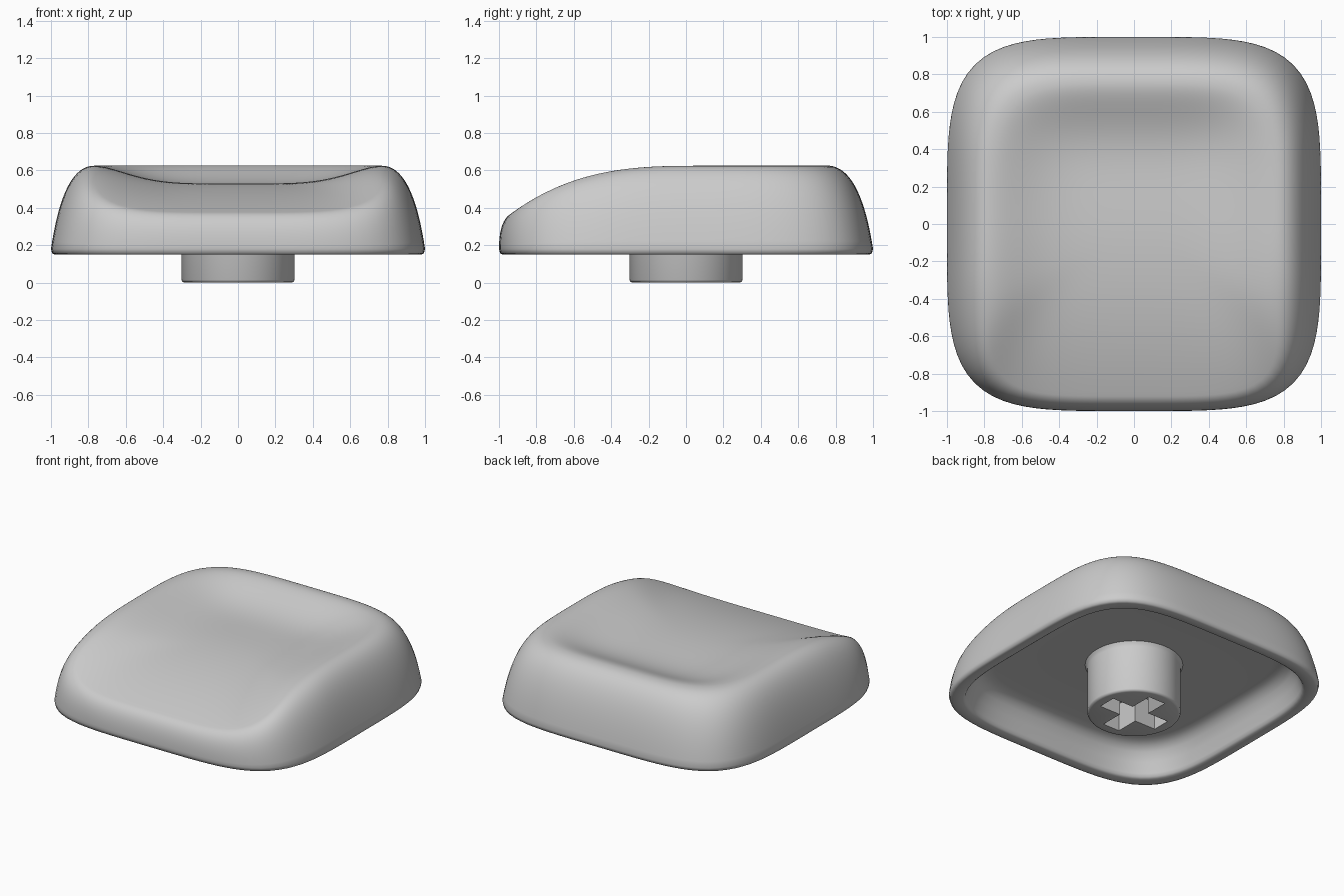
import bpy, bmesh
from math import sin, cos, pi, radians

cube = bpy.data.objects.get("Cube")
if cube:
    bpy.data.objects.remove(cube, do_unlink=True)

SEGMENTS = 128
SQUARENESS = 4.3

grey = bpy.data.materials.new("matte grey plastic")
grey.use_nodes = True
colour = (0.6, 0.6, 0.6, 1)
grey.diffuse_color = colour
grey.node_tree.nodes["Principled BSDF"].inputs["Base Color"].default_value = colour


def smoothstep(t):
    t = max(0.0, min(1.0, t))
    return t * t * (3 - 2 * t)


def outline(i):
    """Point on the rounded-square plan outline."""
    a = 2 * pi * i / SEGMENTS
    c, s = cos(a), sin(a)
    k = (abs(c) ** SQUARENESS + abs(s) ** SQUARENESS) ** (-1 / SQUARENESS)
    return c * k, s * k


def loft(name, rings, start_cap, end_cap):
    """Skin closed rings of points; a cap is a point to fan to."""
    bm = bmesh.new()
    loops = [[bm.verts.new(p) for p in ring] for ring in rings]
    n = len(loops[0])
    for a, b in zip(loops, loops[1:]):
        for i in range(n):
            j = (i + 1) % n
            bm.faces.new((a[i], a[j], b[j], b[i]))
    for loop, cap in ((loops[0], start_cap), (loops[-1], end_cap)):
        centre = bm.verts.new(cap)
        for i in range(n):
            bm.faces.new((loop[i], loop[(i + 1) % n], centre))
    bmesh.ops.recalc_face_normals(bm, faces=bm.faces)
    mesh = bpy.data.meshes.new(name)
    bm.to_mesh(mesh)
    bm.free()
    obj = bpy.data.objects.new(name, mesh)
    bpy.context.collection.objects.link(obj)
    mesh.materials.append(grey)
    return obj


def smooth(obj, angle):
    bpy.ops.object.select_all(action="DESELECT")
    obj.select_set(True)
    bpy.context.view_layer.objects.active = obj
    bpy.ops.object.shade_smooth_by_angle(angle=radians(angle))


# Shape rules of the cap top
def frontness(py):
    t = max(0.0, (-py - 0.3) / 0.7)
    return smoothstep(t * t)


def rim_radius(py):
    return 0.77 + 0.15 * frontness(py)


def rim_height(y):
    return 0.625 - 0.235 * max(0.0, 0.1 - y) ** 3


def dish_floor(y):
    return 0.53 - (0.18 if y < 0 else 0.12) * y * y


def dish_point(p, q):
    """Scooped top, from the middle (q=0) to the rim (q=1)."""
    px, py = p
    rim = rim_radius(py)
    lift = rim_height(rim * py) - dish_floor(rim * py)
    x, y = px * rim * q, py * rim * q
    return x, y, dish_floor(y) + lift * smoothstep(q ** 2.3)


def wall_point(p, t):
    """Outer wall curve, leaving the rim (t=1) along the slope of the dish."""
    px, py = p
    rim = rim_radius(py)
    top = dish_point(p, 1)[2]
    slope = (top - dish_point(p, 0.98)[2]) / (0.02 * rim)
    bend = 0.935 + 0.065 * frontness(py)
    bend_z = top + min(slope, 0) * (bend - rim)
    a, b, c = (1 - t) ** 2, 2 * t * (1 - t), t * t
    r = a + b * bend + c * rim
    return px * r, py * r, a * 0.18 + b * bend_z + c * top


# Cap shell: hollow inside, bottom lip, outer wall and scooped top
plan = [outline(i) for i in range(SEGMENTS)]
inner_profile = [(0.4, 0.365), (0.75, 0.365), (0.8, 0.36), (0.835, 0.34),
                 (0.86, 0.31), (0.885, 0.25), (0.905, 0.18), (0.912, 0.16),
                 (0.925, 0.15), (0.98, 0.15), (0.994, 0.156)]
rings = [[(px * r, py * r, z) for px, py in plan] for r, z in inner_profile]
rings += [[wall_point(p, k / 20) for p in plan] for k in range(21)]
rings += [[dish_point(p, 1 - k / 40) for p in plan] for k in range(1, 40)]
cap = loft("cap_shell", rings, (0, 0, 0.365), (0, 0, dish_floor(0)))
smooth(cap, 60)

# Round stem with a flared root
stem_profile = [(0.285, 0), (0.297, 0.004), (0.303, 0.015), (0.303, 0.33),
                (0.307, 0.35), (0.32, 0.37)]
stem_rings = [[(r * cos(2 * pi * i / 64), r * sin(2 * pi * i / 64), z)
               for i in range(64)] for r, z in stem_profile]
stem = loft("stem", stem_rings, (0, 0, 0), (0, 0, 0.37))

# Cross-shaped socket cut into the stem
for size in ((0.46, 0.13), (0.13, 0.46)):
    bpy.ops.mesh.primitive_cube_add(size=1, location=(0, 0, 0))
    cutter = bpy.context.object
    cutter.name = "socket_cutter"
    cutter.scale = (size[0], size[1], 0.4)
    cutter.hide_render = True
    bpy.context.view_layer.update()
    bpy.context.view_layer.objects.active = stem
    cut = stem.modifiers.new("socket", "BOOLEAN")
    cut.operation = "DIFFERENCE"
    cut.solver = "EXACT"
    cut.object = cutter
    bpy.ops.object.modifier_apply(modifier=cut.name)
    bpy.data.objects.remove(cutter, do_unlink=True)
smooth(stem, 50)
